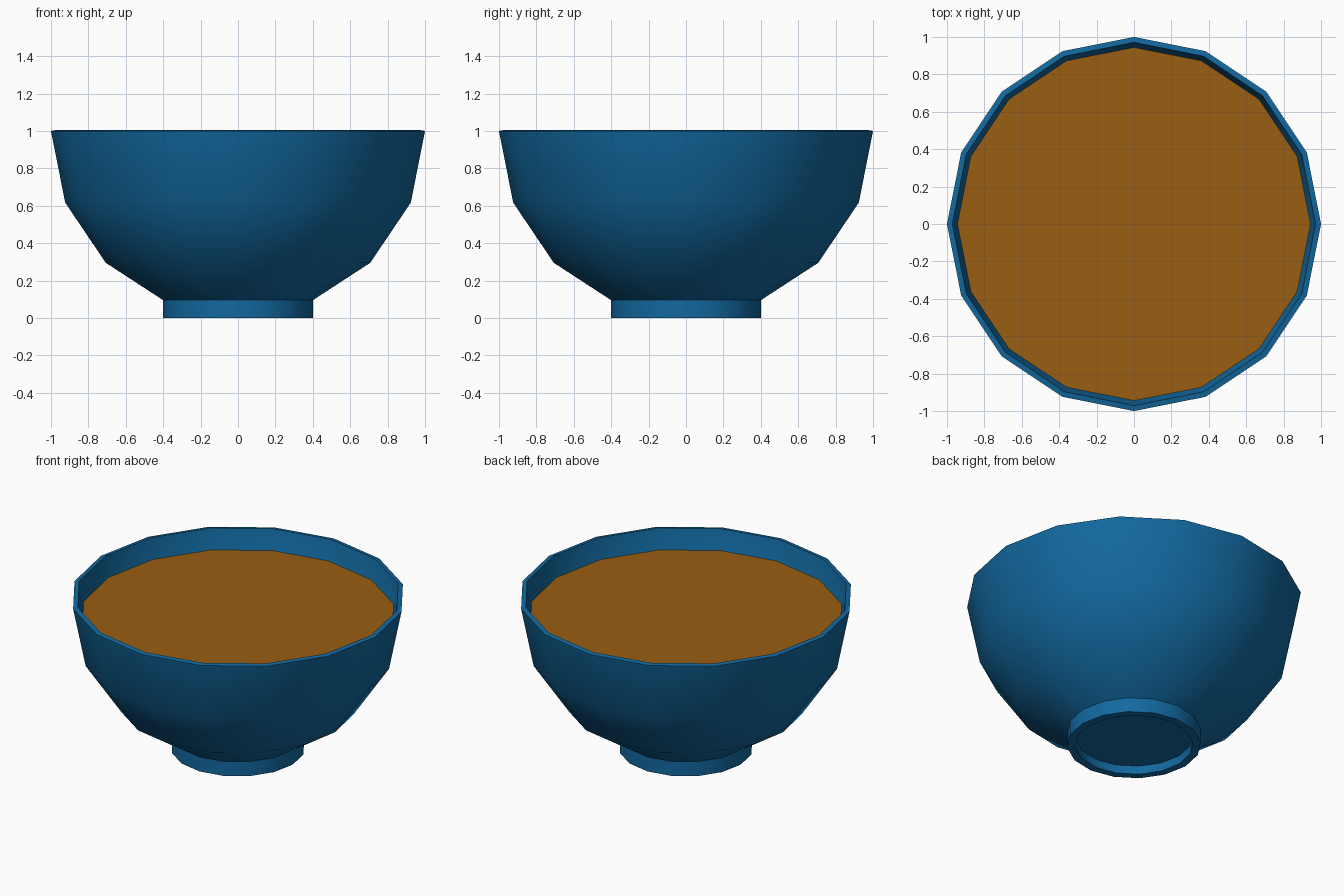
import bpy, bmesh
from math import sin, cos, pi, radians

if "Cube" in bpy.data.objects:
    bpy.data.objects.remove(bpy.data.objects["Cube"])

SIDES = 16


def material(name, color):
    m = bpy.data.materials.new(name)
    m.diffuse_color = color
    m.use_nodes = True
    m.node_tree.nodes["Principled BSDF"].inputs["Base Color"].default_value = m.diffuse_color
    return m


def lathe(name, profile, mat):
    """Revolve (radius, z) points around the z axis."""
    bm = bmesh.new()
    rings = []
    for r, z in profile:
        rings.append([bm.verts.new((r * cos(2 * pi * i / SIDES),
                                    r * sin(2 * pi * i / SIDES), z))
                      for i in range(SIDES)])
    for a, b in zip(rings, rings[1:]):
        for i in range(SIDES):
            j = (i + 1) % SIDES
            bm.faces.new((a[i], a[j], b[j], b[i]))
    bmesh.ops.remove_doubles(bm, verts=bm.verts, dist=1e-5)
    me = bpy.data.meshes.new(name)
    bm.to_mesh(me)
    bm.free()
    ob = bpy.data.objects.new(name, me)
    bpy.context.collection.objects.link(ob)
    me.materials.append(mat)
    bpy.ops.object.select_all(action='DESELECT')
    ob.select_set(True)
    bpy.context.view_layer.objects.active = ob
    bpy.ops.object.shade_smooth_by_angle(angle=radians(30))
    return ob


blue = material("blue_glaze", (0.006, 0.14, 0.35, 1))
brown = material("brown_liquid", (0.32, 0.11, 0.006, 1))

# Bowl: outer wall up to the rim, then down the inner wall
lathe("bowl", [(0, 0.095), (0.4, 0.095), (0.707, 0.295), (0.924, 0.617),
               (1.0, 1.0), (0.971, 1.005), (0.897, 0.63),
               (0.687, 0.317), (0.39, 0.125), (0, 0.125)], blue)

# Foot ring with a recessed underside
lathe("foot_ring", [(0, 0.055), (0.352, 0.055), (0.352, 0),
                    (0.4, 0), (0.4, 0.097)], blue)

# Liquid surface, facing up
lathe("liquid", [(0.944, 0.873), (0, 0.873)], brown)
